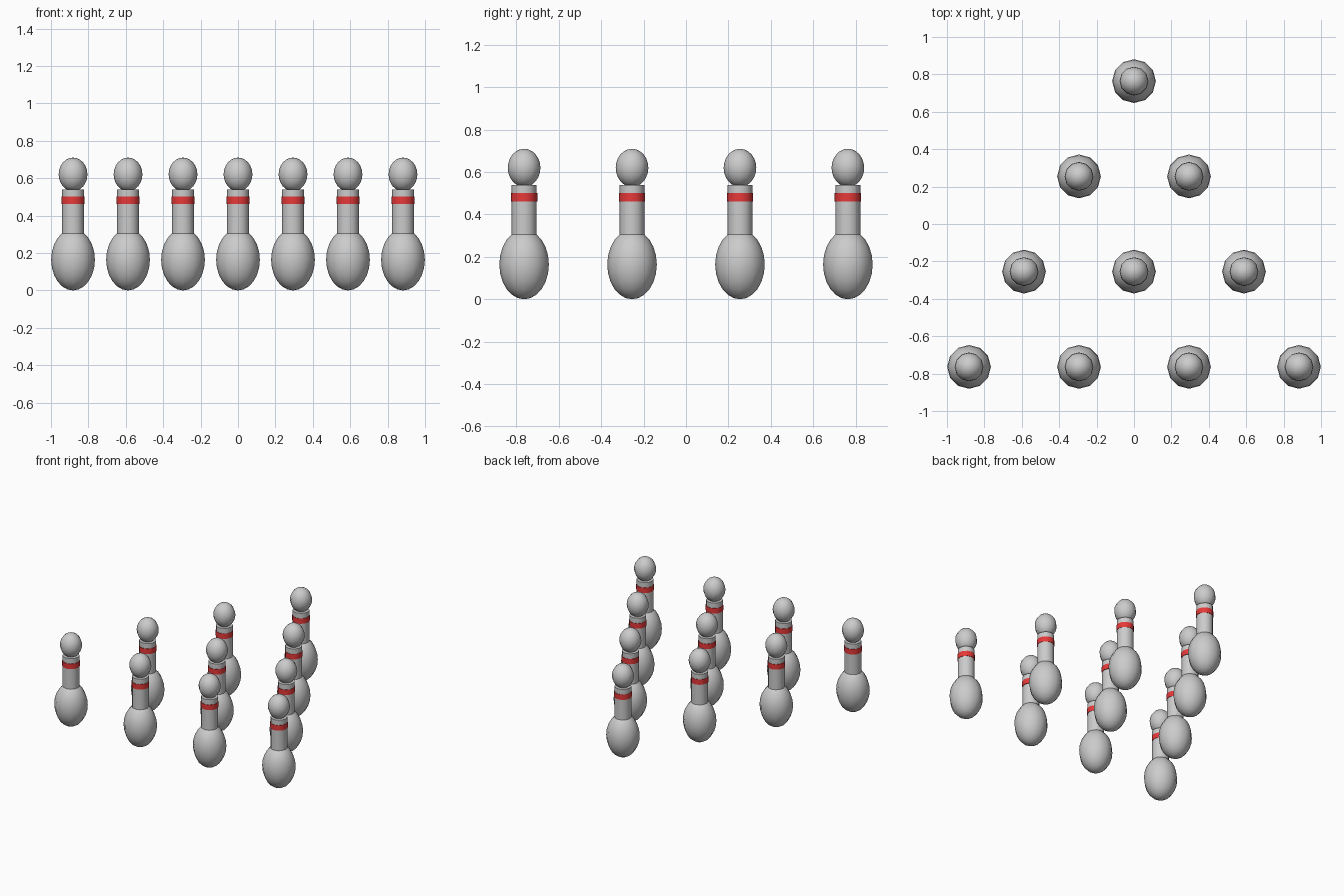
import bpy
import math

if "Cube" in bpy.data.objects:
    bpy.data.objects.remove(bpy.data.objects["Cube"])

SIDES = 12
SPACING = 0.588            # distance between neighbouring pins
ROW = SPACING * math.sqrt(3) / 2

red = bpy.data.materials.new("red_band")
red.diffuse_color = (0.8, 0.04, 0.04, 1)
red.use_nodes = True
red.node_tree.nodes["Principled BSDF"].inputs["Base Color"].default_value = red.diffuse_color


def finish(obj, name):
    obj.name = name
    bpy.ops.object.transform_apply(location=False, rotation=False, scale=True)
    bpy.ops.object.shade_smooth_by_angle(angle=math.radians(40))
    return obj


def ellipsoid(name, z, radius, half_height):
    bpy.ops.mesh.primitive_uv_sphere_add(
        segments=SIDES, ring_count=12, radius=1, location=(0, 0, z))
    obj = bpy.context.object
    obj.scale = (radius, radius, half_height)
    return finish(obj, name)


def cylinder(name, z0, z1, radius):
    bpy.ops.mesh.primitive_cylinder_add(
        vertices=SIDES, radius=radius, depth=z1 - z0, location=(0, 0, (z0 + z1) / 2))
    return finish(bpy.context.object, name)


# One pin: egg-shaped body, straight neck, red band, rounded head
parts = [
    ellipsoid("pin_body", 0.164, 0.117, 0.164),
    cylinder("pin_neck", 0.25, 0.54, 0.059),
    cylinder("pin_band", 0.461, 0.501, 0.062),
    ellipsoid("pin_head", 0.62, 0.077, 0.09),
]
parts[2].data.materials.append(red)

# Triangle of ten pins: four at the front, one at the back
spots = [((i - (3 - row) / 2) * SPACING, (row - 1.5) * ROW)
         for row in range(4) for i in range(4 - row)]
for n, (x, y) in enumerate(spots):
    for part in parts:
        obj = part
        if n:
            obj = part.copy()
            bpy.context.collection.objects.link(obj)
        obj.location.x, obj.location.y = x, y
